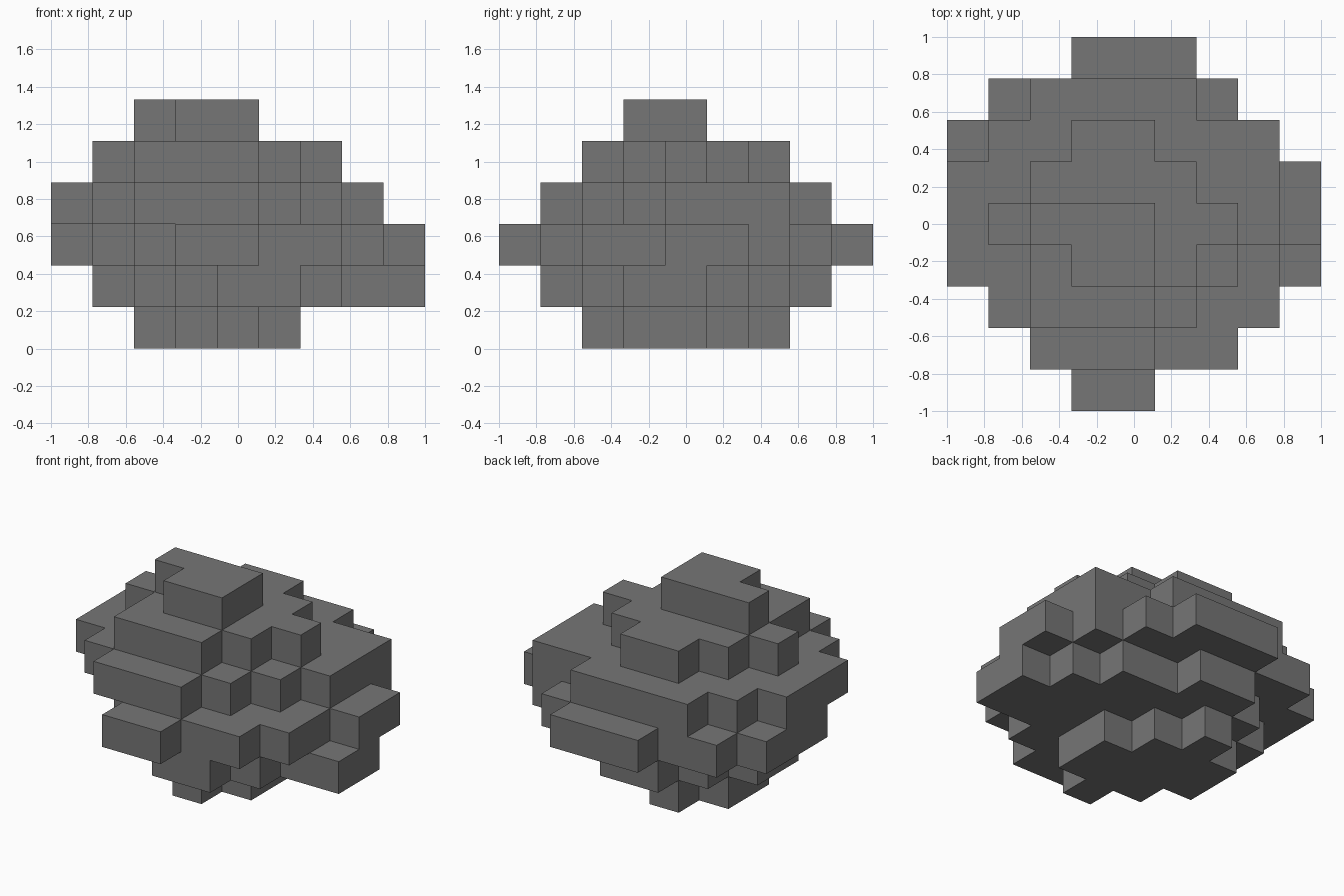
import bpy
import bmesh
from mathutils import Vector

cube = bpy.data.objects.get("Cube")
if cube:
    bpy.data.objects.remove(cube, do_unlink=True)

SIZE = 2 / 9  # edge of one block

# Each layer from the ground up: first row, then the "first-last" columns of each row, front to back
LAYERS = [
    (2, "44 35 25 24 33"),
    (1, "45 36 28 18 17 26 34"),
    (0, "34 36 27 17 08 08 07 16 35"),
    (1, "24 15 06 07 07 17 25"),
    (2, "24 25 16 25 34"),
    (3, "34 24"),
]

# Fill the block grid
cells = set()
for k, (first_row, spans) in enumerate(LAYERS):
    for j, span in enumerate(spans.split(), first_row):
        for i in range(int(span[0]), int(span[1]) + 1):
            cells.add((i, j, k))

# Stone colour
stone = bpy.data.materials.new("stone_grey")
stone.use_nodes = True
grey = (0.18, 0.18, 0.18, 1)
stone.diffuse_color = grey
bsdf = stone.node_tree.nodes["Principled BSDF"]
bsdf.inputs["Base Color"].default_value = grey
bsdf.inputs["Roughness"].default_value = 0.9

# Rock skin: one square wherever a block meets open air
bm = bmesh.new()
corners = {}


def corner(p):
    key = tuple(round(c) for c in p)
    if key not in corners:
        i, j, k = key
        corners[key] = bm.verts.new((i * SIZE - 1, j * SIZE - 1, k * SIZE))
    return corners[key]


axes = [Vector((1, 0, 0)), Vector((0, 1, 0)), Vector((0, 0, 1))]
half = Vector((0.5, 0.5, 0.5))
for cell in sorted(cells):
    centre = Vector(cell) + half
    for a in range(3):
        for sign in (1, -1):
            n = axes[a] * sign
            if tuple(round(c) for c in Vector(cell) + n) in cells:
                continue
            u = axes[(a + 1) % 3] / 2
            v = axes[(a + 2) % 3] / 2 * sign
            mid = centre + n / 2
            bm.faces.new([corner(mid + d) for d in (-u - v, u - v, u + v, v - u)])

mesh = bpy.data.meshes.new("rock")
bm.to_mesh(mesh)
bm.free()
mesh.materials.append(stone)
rock = bpy.data.objects.new("rock", mesh)
bpy.context.collection.objects.link(rock)
